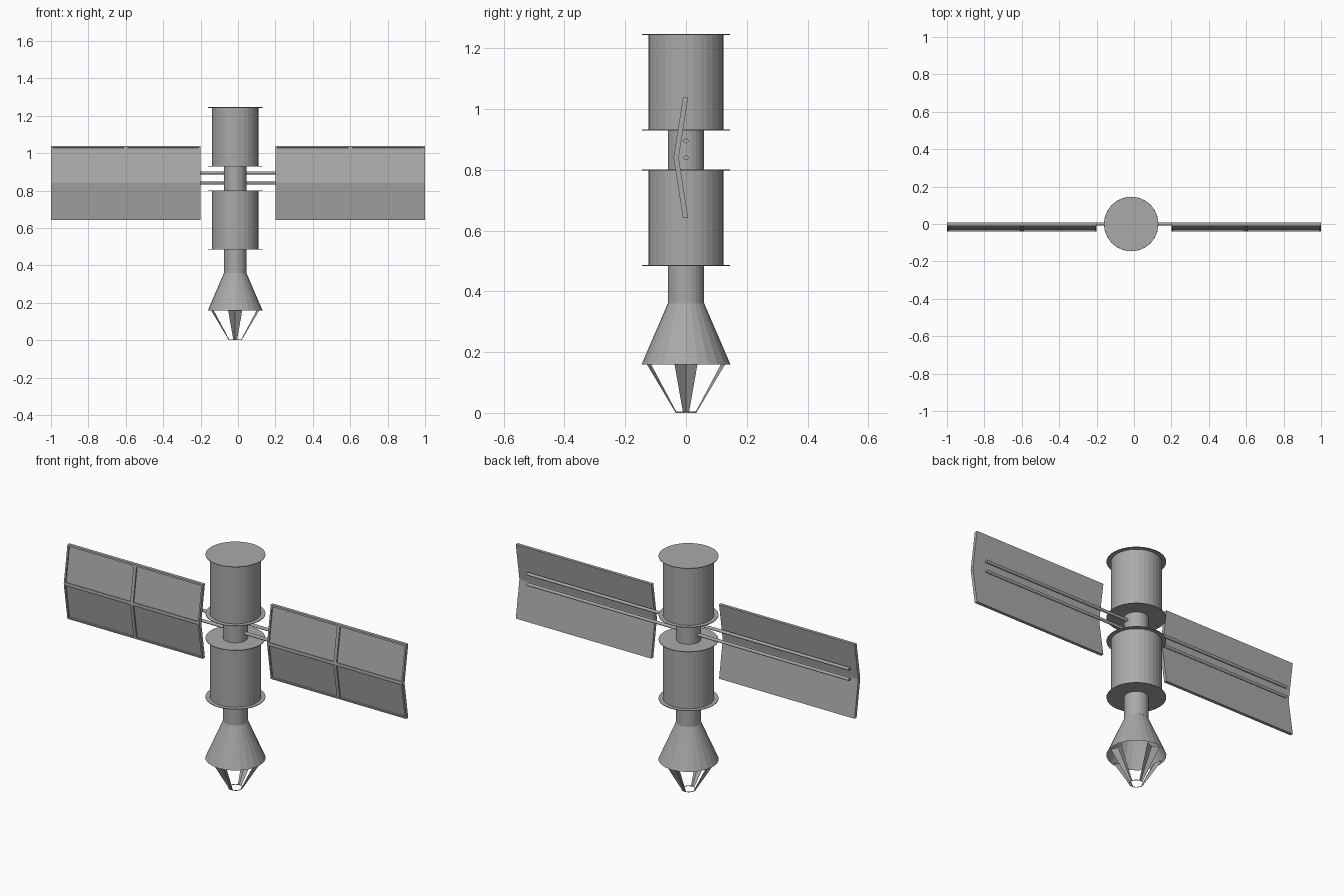
import bpy, bmesh, math
from mathutils import Vector

cube = bpy.data.objects.get("Cube")
if cube:
    bpy.data.objects.remove(cube, do_unlink=True)

grey = bpy.data.materials.new("satellite_grey")
grey.use_nodes = True
colour = (0.4, 0.4, 0.4, 1)
grey.diffuse_color = colour
grey.node_tree.nodes["Principled BSDF"].inputs["Base Color"].default_value = colour

CX = -0.015  # axis of the body


def finish(name, bm):
    mesh = bpy.data.meshes.new(name)
    bm.to_mesh(mesh)
    bm.free()
    mesh.materials.append(grey)
    obj = bpy.data.objects.new(name, mesh)
    bpy.context.collection.objects.link(obj)
    return obj


def tube(name, z0, z1, r0, r1, sides=32, capped=True):
    """Upright cylinder or cone on the body axis."""
    bm = bmesh.new()
    bmesh.ops.create_cone(bm, cap_ends=capped, segments=sides,
                          radius1=r0, radius2=r1, depth=z1 - z0)
    obj = finish(name, bm)
    obj.location = (CX, 0, (z0 + z1) / 2)
    return obj


# Two drums, each between a pair of thin flanges
for name, z0, z1 in (("lower", 0.485, 0.80), ("upper", 0.93, 1.245)):
    tube(name + "_drum", z0, z1, 0.124, 0.124)
    tube(name + "_bottom_flange", z0 - 0.001, z0 + 0.002, 0.145, 0.145)
    tube(name + "_top_flange", z1 - 0.002, z1 + 0.001, 0.145, 0.145)

# Necks and the open cone
tube("upper_neck", 0.80, 0.93, 0.06, 0.06)
tube("lower_neck", 0.36, 0.485, 0.06, 0.06)
tube("cone_skirt", 0.16, 0.36, 0.146, 0.06, 24, False)

# Four tapering folded struts below the cone, joined by a small ring
for i, side in enumerate(("front", "left", "back", "right")):
    bm = bmesh.new()
    rows = []
    for z, edge, fold, half in ((0.162, 0.130, 0.116, 0.038),
                                (0.002, 0.035, 0.031, 0.010)):
        rows.append([bm.verts.new(p) for p in
                     ((-half, -edge, z), (0, -fold, z), (half, -edge, z))])
    for k in range(2):
        bm.faces.new((rows[0][k], rows[1][k], rows[1][k + 1], rows[0][k + 1]))
    strut = finish(side + "_strut", bm)
    strut.location.x = CX
    strut.rotation_euler.z = i * math.pi / 2
tube("tip_ring", 0, 0.004, 0.035, 0.035, 24, False)

# Folded panels with four recessed cells on the front
for side, x0 in (("right", -1.0), ("left", 0.2)):
    bm = bmesh.new()
    xs = (x0, x0 + 0.4, x0 + 0.8)
    profile = ((-0.010, 0.642), (-0.041, 0.84), (-0.010, 1.038))
    grid = [[bm.verts.new((x, y, z)) for x in xs] for y, z in profile]
    cells = [bm.faces.new((grid[r][c], grid[r][c + 1],
                           grid[r + 1][c + 1], grid[r + 1][c]))
             for r in range(2) for c in range(2)]
    back = bmesh.ops.duplicate(bm, geom=cells)
    back_faces = [g for g in back["geom"] if isinstance(g, bmesh.types.BMFace)]
    back_verts = [g for g in back["geom"] if isinstance(g, bmesh.types.BMVert)]
    bmesh.ops.translate(bm, verts=back_verts, vec=Vector((0, 0.017, 0)))
    bmesh.ops.reverse_faces(bm, faces=back_faces)
    rims = [e for e in bm.edges if e.is_boundary]
    bmesh.ops.bridge_loops(bm, edges=rims)
    bm.normal_update()
    bmesh.ops.inset_individual(bm, faces=cells, thickness=0.012, depth=0)
    bmesh.ops.inset_individual(bm, faces=cells, thickness=0.0005, depth=-0.007)
    bmesh.ops.recalc_face_normals(bm, faces=bm.faces)
    finish(side + "_panel", bm)

# Two long rods carrying the panels
for name, z in (("lower_rod", 0.84), ("upper_rod", 0.895)):
    bm = bmesh.new()
    bmesh.ops.create_cone(bm, cap_ends=True, segments=16,
                          radius1=0.008, radius2=0.008, depth=1.9)
    rod = finish(name, bm)
    rod.location = (CX, 0, z)
    rod.rotation_euler.y = math.pi / 2
